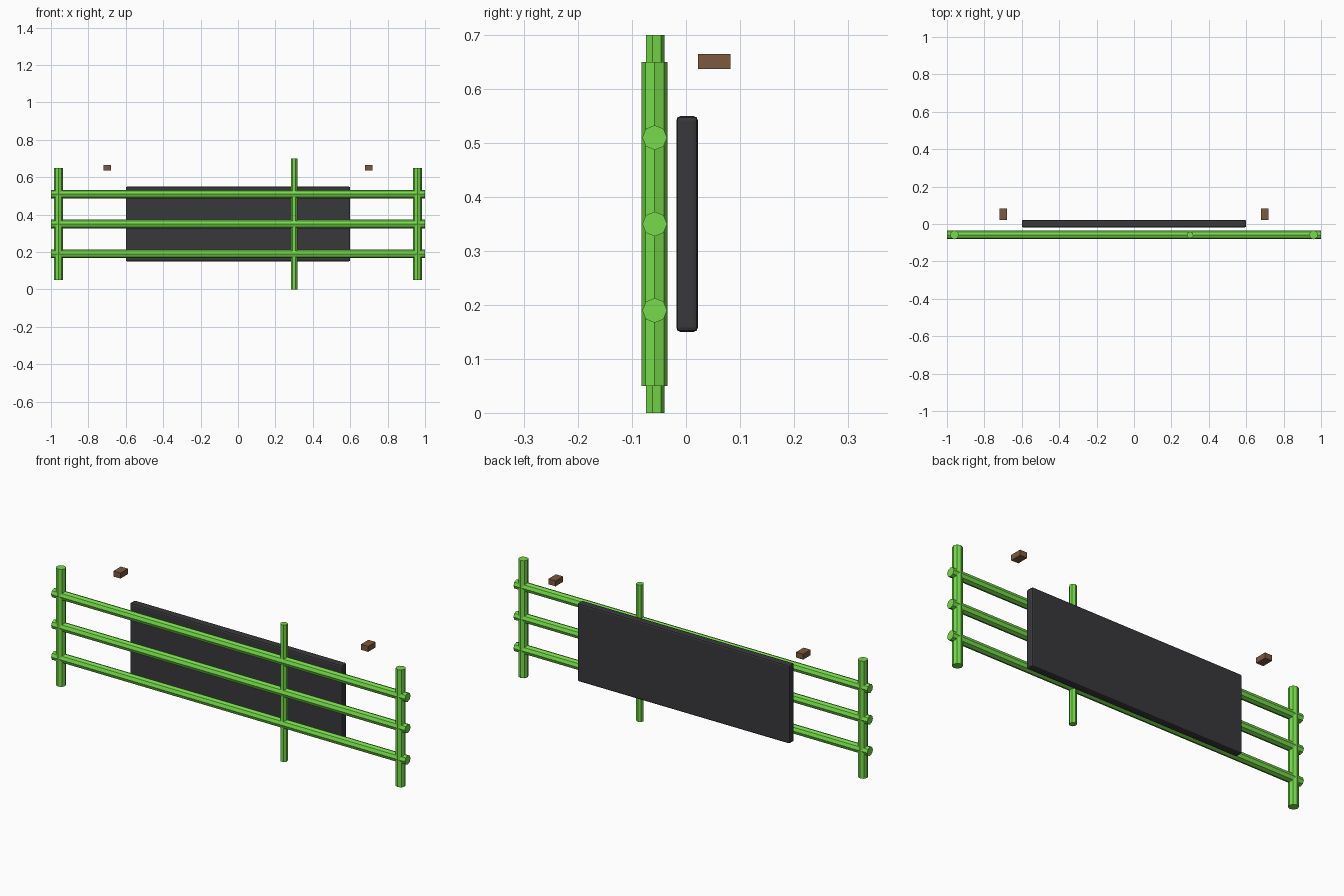
import bpy
from math import pi

if "Cube" in bpy.data.objects:
    bpy.data.objects.remove(bpy.data.objects["Cube"])

RAIL_Y = -0.058


def material(name, rgb):
    m = bpy.data.materials.new(name)
    m.diffuse_color = (*rgb, 1)
    m.use_nodes = True
    m.node_tree.nodes["Principled BSDF"].inputs["Base Color"].default_value = m.diffuse_color
    return m


green = material("green_paint", (0.18, 0.70, 0.07))
dark = material("dark_panel", (0.04, 0.04, 0.045))
brown = material("brown_block", (0.20, 0.10, 0.05))


def tube(name, loc, radius, length, sides=8, rot=(0, 0, 0)):
    bpy.ops.mesh.primitive_cylinder_add(vertices=sides, radius=radius, depth=length,
                                        location=loc, rotation=rot)
    o = bpy.context.object
    o.name = name
    o.data.materials.append(green)
    return o


def box(name, loc, size, mat, bevel=0):
    bpy.ops.mesh.primitive_cube_add(size=1, location=loc)
    o = bpy.context.object
    o.name = name
    o.scale = size
    bpy.ops.object.transform_apply(location=False, rotation=False, scale=True)
    o.data.materials.append(mat)
    if bevel:
        b = o.modifiers.new("rounded_edges", 'BEVEL')
        b.width = bevel
        b.segments = 2
    return o


# Dark backing panel
box("panel", (0, 0.002, 0.35), (1.2, 0.04, 0.4), dark, 0.008)

# Horizontal rails
for i, z in enumerate((0.19, 0.35, 0.51)):
    tube(f"rail_{i + 1}", (0, RAIL_Y, z), 0.023, 2.0, rot=(0, pi / 2, 0))

# End posts and the brown blocks behind them
for side, s in (("left", -1), ("right", 1)):
    tube(f"{side}_post", (s * 0.96, RAIL_Y, 0.35), 0.024, 0.6)
    box(f"{side}_block", (s * 0.70, 0.052, 0.651), (0.04, 0.06, 0.028), brown)

# Tall off-centre upright
tube("tall_upright", (0.3, RAIL_Y, 0.35), 0.018, 0.7, sides=7)
